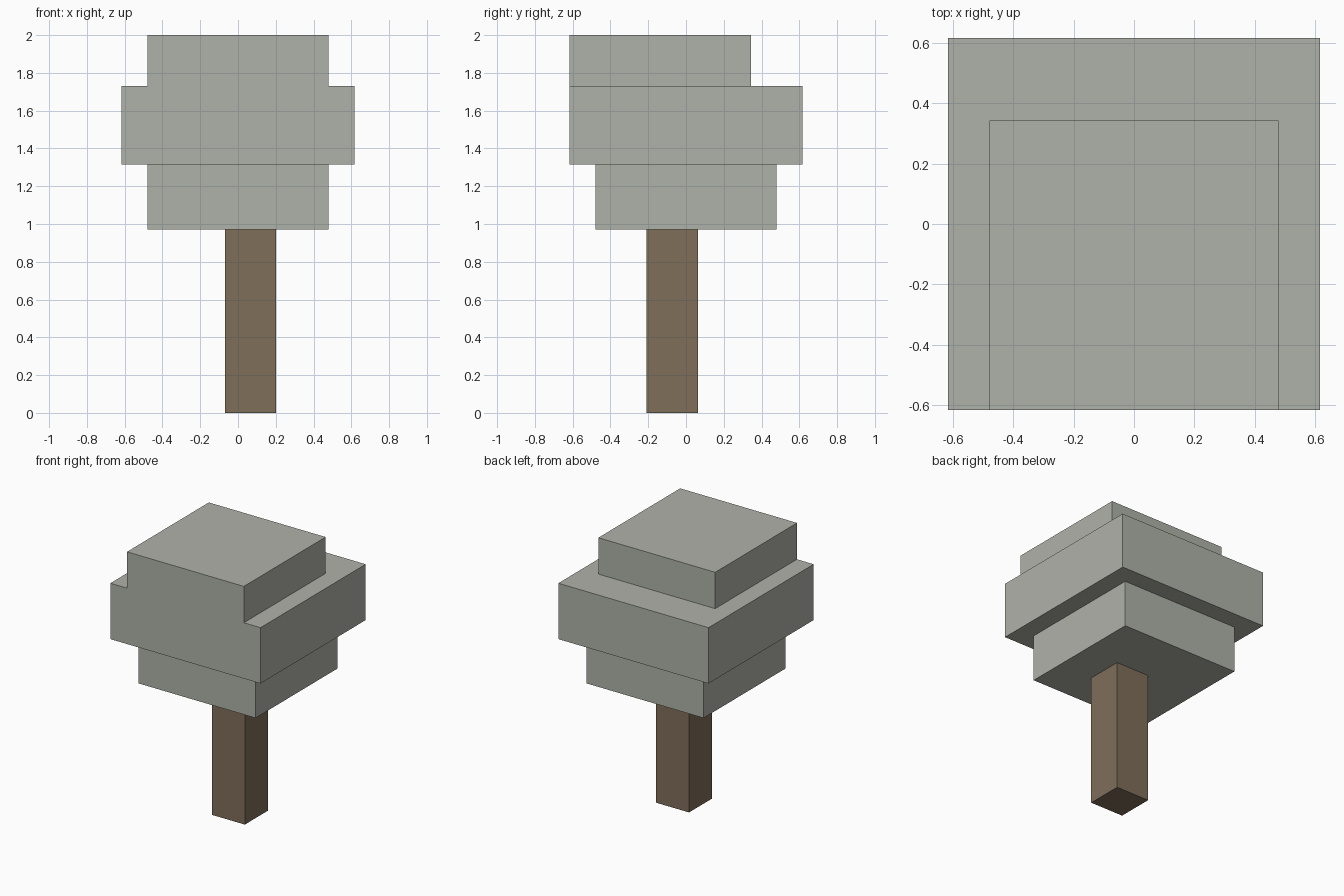
import bpy
import bmesh
from mathutils import Vector

# Remove the default cube
cube = bpy.data.objects.get("Cube")
if cube:
    bpy.data.objects.remove(cube, do_unlink=True)


def make_material(name, rgb):
    mat = bpy.data.materials.new(name)
    mat.use_nodes = True
    colour = (*rgb, 1.0)
    mat.diffuse_color = colour
    mat.node_tree.nodes["Principled BSDF"].inputs["Base Color"].default_value = colour
    return mat


def add_block(name, low, high, mat):
    """Flat-shaded box spanning two opposite corners."""
    low, high = Vector(low), Vector(high)
    bm = bmesh.new()
    bmesh.ops.create_cube(bm, size=1)
    bmesh.ops.scale(bm, vec=high - low, verts=bm.verts)
    bmesh.ops.translate(bm, vec=(low + high) / 2, verts=bm.verts)
    mesh = bpy.data.meshes.new(name)
    bm.to_mesh(mesh)
    bm.free()
    mesh.materials.append(mat)
    obj = bpy.data.objects.new(name, mesh)
    bpy.context.collection.objects.link(obj)
    return obj


bark = make_material("brown bark", (0.212, 0.156, 0.102))
leaves = make_material("grey green leaves", (0.43, 0.445, 0.395))

# Off-centre trunk
add_block("trunk", (-0.07, -0.208, 0), (0.202, 0.064, 0.97), bark)

# Three stacked foliage tiers, the top one flush with the front
add_block("lower_foliage", (-0.48, -0.48, 0.97), (0.48, 0.48, 1.315), leaves)
add_block("middle_foliage", (-0.617, -0.617, 1.315), (0.617, 0.617, 1.73), leaves)
add_block("upper_foliage", (-0.48, -0.617, 1.73), (0.48, 0.343, 2), leaves)
